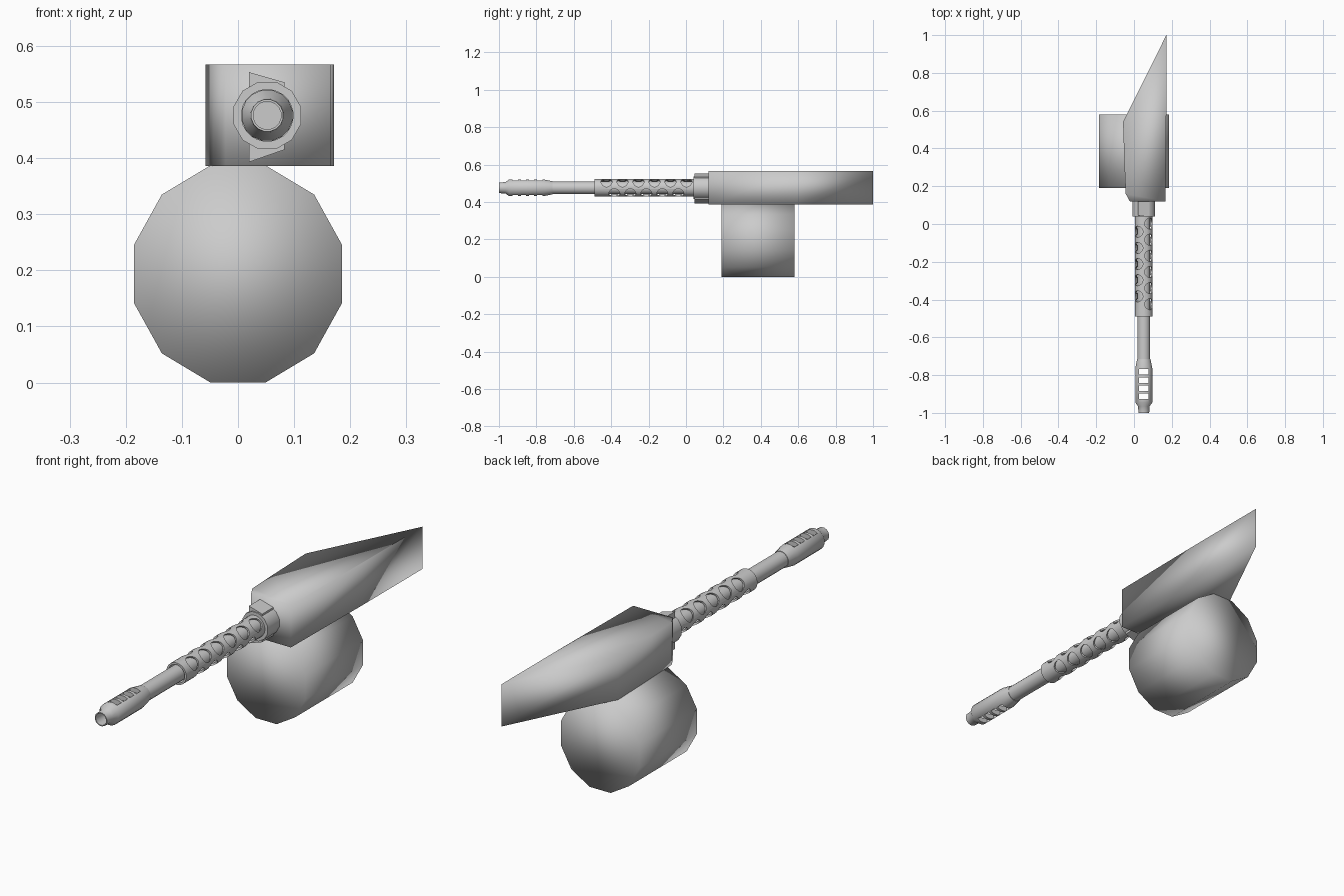
import bpy, bmesh, math
from mathutils import Matrix, Vector

if "Cube" in bpy.data.objects:
    bpy.data.objects.remove(bpy.data.objects["Cube"])

CX, CZ = 0.052, 0.476   # barrel axis


def finish(name, bm, angle=None):
    bmesh.ops.recalc_face_normals(bm, faces=bm.faces)
    me = bpy.data.meshes.new(name)
    bm.to_mesh(me)
    bm.free()
    ob = bpy.data.objects.new(name, me)
    bpy.context.collection.objects.link(ob)
    smooth(ob, angle)
    return ob


def smooth(ob, angle):
    for p in ob.data.polygons:
        p.use_smooth = True
    if angle:
        bpy.ops.object.select_all(action='DESELECT')
        ob.select_set(True)
        bpy.context.view_layer.objects.active = ob
        bpy.ops.object.shade_smooth_by_angle(angle=math.radians(angle))


def prism(name, pts, vec, angle=None):
    """Extrude a planar outline along vec."""
    bm = bmesh.new()
    f = bm.faces.new([bm.verts.new(p) for p in pts])
    r = bmesh.ops.extrude_face_region(bm, geom=[f])
    bmesh.ops.translate(bm, vec=vec, verts=[v for v in r['geom'] if isinstance(v, bmesh.types.BMVert)])
    return finish(name, bm, angle)


def lathe(name, prof, sides, hollow=False, angle=40):
    """Spin (y, radius) points around the barrel axis; hollow closes the profile."""
    bm = bmesh.new()
    rings = []
    for y, r in prof:
        rings.append([bm.verts.new((CX + r * math.cos(a), y, CZ + r * math.sin(a)))
                      for a in (2 * math.pi * (i + 0.5) / sides for i in range(sides))])
    pairs = list(zip(rings, rings[1:]))
    if hollow:
        pairs.append((rings[-1], rings[0]))
    else:
        bm.faces.new(rings[0])
        bm.faces.new(rings[-1])
    for a, b in pairs:
        for i in range(sides):
            j = (i + 1) % sides
            bm.faces.new((a[i], a[j], b[j], b[i]))
    return finish(name, bm, angle)


def cut(ob, cutters, angle):
    """Apply boolean differences and remove the cutters."""
    for c in cutters:
        c.hide_render = True
        m = ob.modifiers.new("cut", 'BOOLEAN')
        m.operation, m.solver, m.object = 'DIFFERENCE', 'EXACT', c
    bpy.context.view_layer.update()
    dg = bpy.context.evaluated_depsgraph_get()
    me = bpy.data.meshes.new_from_object(ob.evaluated_get(dg))
    ob.modifiers.clear()
    ob.data = me
    for c in cutters:
        bpy.data.objects.remove(c)
    smooth(ob, angle)


# drum magazine: twelve sides, flat at the bottom
drum = [(0.192 * math.cos(a), 0.19, 0.1935 + 0.2 * math.sin(a))
        for a in (math.radians(15 + 30 * i) for i in range(12))]
prism("drum_magazine", drum, (0, 0.39, 0))

# receiver: wedge outline seen from above
outline = [(-0.022, 0.12), (0.166, 0.12), (0.171, 0.6), (0.171, 1.0),
           (-0.058, 0.54), (-0.05, 0.3), (-0.044, 0.16)]
prism("receiver", [(x, y, 0.386) for x, y in outline], (0, 0, 0.181))

# collar and mounting plate at the barrel root
lathe("collar", [(0.04, 0.062), (0.14, 0.062)], 12)
plate = [(0.02, 0.393), (0.083, 0.415), (0.083, 0.535), (0.02, 0.553)]
prism("mount_plate", [(x, 0.045, z) for x, z in plate], (0, 0.09, 0), 30)

# barrel
lathe("barrel", [(-0.735, 0.034), (0.06, 0.034)], 16)

# perforated jacket: four staggered rows of holes
jacket = lathe("barrel_jacket", [(-0.49, 0.047), (0.05, 0.047), (0.05, 0.039), (-0.49, 0.039)], 24, True)
rows = []
for k in range(4):
    ang = math.radians(45 + 90 * k)
    d = Vector((math.cos(ang), 0, math.sin(ang)))
    rot = Vector((0, 0, 1)).rotation_difference(d).to_matrix().to_4x4()
    bm = bmesh.new()
    for i in range(6):
        y = -0.425 + 0.0855 * i + 0.042 * (k % 2)
        if y > 0.02:
            continue
        pos = Vector((CX, y, CZ)) + d * 0.05
        bmesh.ops.create_cone(bm, cap_ends=True, segments=16, radius1=0.03, radius2=0.03,
                              depth=0.08, matrix=Matrix.Translation(pos) @ rot)
    rows.append(finish("hole_cutter", bm))
cut(jacket, rows, 40)

# muzzle brake: hollow, four slots through top and bottom
muzzle = lathe("muzzle_brake", [(-1.0, 0.029), (-0.965, 0.031), (-0.945, 0.046), (-0.765, 0.046),
                                (-0.715, 0.036), (-0.715, 0.026), (-1.0, 0.025)], 16, True)
bm = bmesh.new()
for i in range(4):
    bmesh.ops.create_cube(bm, size=1, matrix=Matrix.Translation((CX, -0.912 + 0.043 * i, CZ))
                          @ Matrix.Diagonal((0.05, 0.029, 0.2, 1)))
cut(muzzle, [finish("slot_cutter", bm)], 40)
